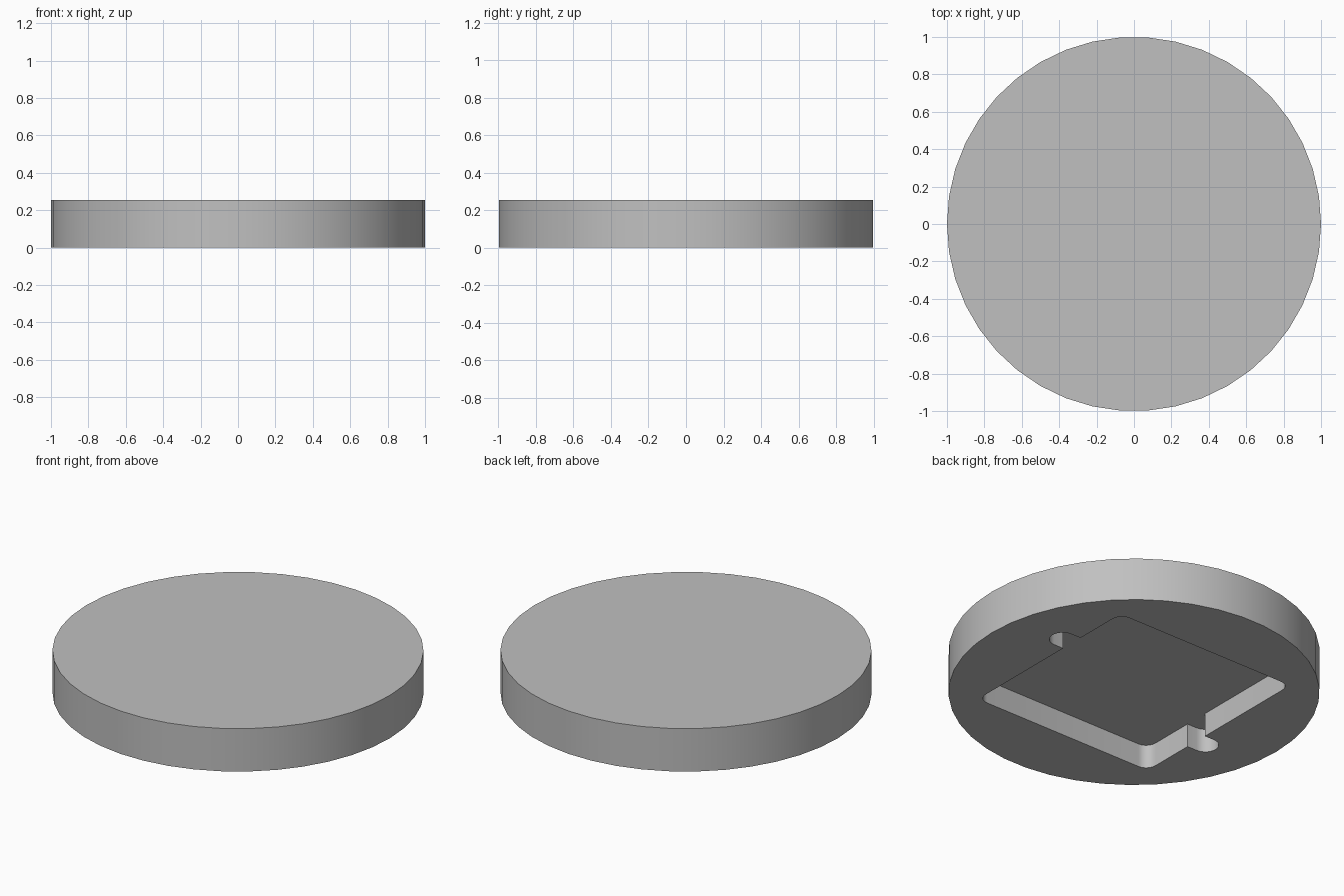
import bpy, bmesh
from math import cos, sin, pi, radians

cube = bpy.data.objects.get("Cube")
if cube:
    bpy.data.objects.remove(cube, do_unlink=True)

RADIUS, HEIGHT, DEPTH = 1.0, 0.255, 0.14
HALF, FILLET = 0.597, 0.065                    # square pocket
SLOT_X, SLOT_Y, SLOT_R = 0.66, 0.19, 0.073     # finger notch

grey = bpy.data.materials.new("light_grey")
grey.use_nodes = True
COLOUR = (0.53, 0.53, 0.53, 1)
grey.diffuse_color = COLOUR
grey.node_tree.nodes["Principled BSDF"].inputs["Base Color"].default_value = COLOUR


def arc(cx, cy, r, start, end, steps):
    """Points along an arc, angles in degrees."""
    angles = [radians(start + (end - start) * i / steps) for i in range(steps + 1)]
    return [(cx + r * cos(a), cy + r * sin(a)) for a in angles]


def prism(name, outline, z0, z1):
    """Extrude a flat outline from z0 to z1."""
    bm = bmesh.new()
    base = bm.faces.new([bm.verts.new((x, y, z0)) for x, y in outline])
    top = bmesh.ops.extrude_face_region(bm, geom=[base])["geom"]
    bmesh.ops.translate(bm, vec=(0, 0, z1 - z0),
                        verts=[g for g in top if isinstance(g, bmesh.types.BMVert)])
    bmesh.ops.recalc_face_normals(bm, faces=bm.faces)
    mesh = bpy.data.meshes.new(name)
    bm.to_mesh(mesh)
    bm.free()
    mesh.materials.append(grey)
    obj = bpy.data.objects.new(name, mesh)
    bpy.context.collection.objects.link(obj)
    return obj


# Round disc
disc = prism("disc_base", arc(0, 0, RADIUS, 0, 360, 42)[:-1], 0, HEIGHT)

# Pocket outline: one half, then the same half turned by 180 degrees
c = HALF - FILLET
half = (arc(c, -c, FILLET, -90, 0, 8)
        + [(HALF, SLOT_Y - SLOT_R)]
        + arc(SLOT_X, SLOT_Y, SLOT_R, -90, 90, 14)
        + [(HALF, SLOT_Y + SLOT_R)]
        + arc(c, c, FILLET, 0, 90, 8))
pocket = prism("pocket_cutter", half + [(-x, -y) for x, y in half], -0.1, DEPTH)
pocket.hide_render = True

# Cut the pocket into the underside
cut = disc.modifiers.new("pocket", 'BOOLEAN')
cut.operation = 'DIFFERENCE'
cut.solver = 'EXACT'
cut.object = pocket
bpy.ops.object.select_all(action='DESELECT')
bpy.context.view_layer.objects.active = disc
disc.select_set(True)
bpy.ops.object.modifier_apply(modifier=cut.name)
bpy.data.objects.remove(pocket, do_unlink=True)

# Smooth round walls, sharp rims
bpy.ops.object.shade_smooth_by_angle(angle=radians(30))
